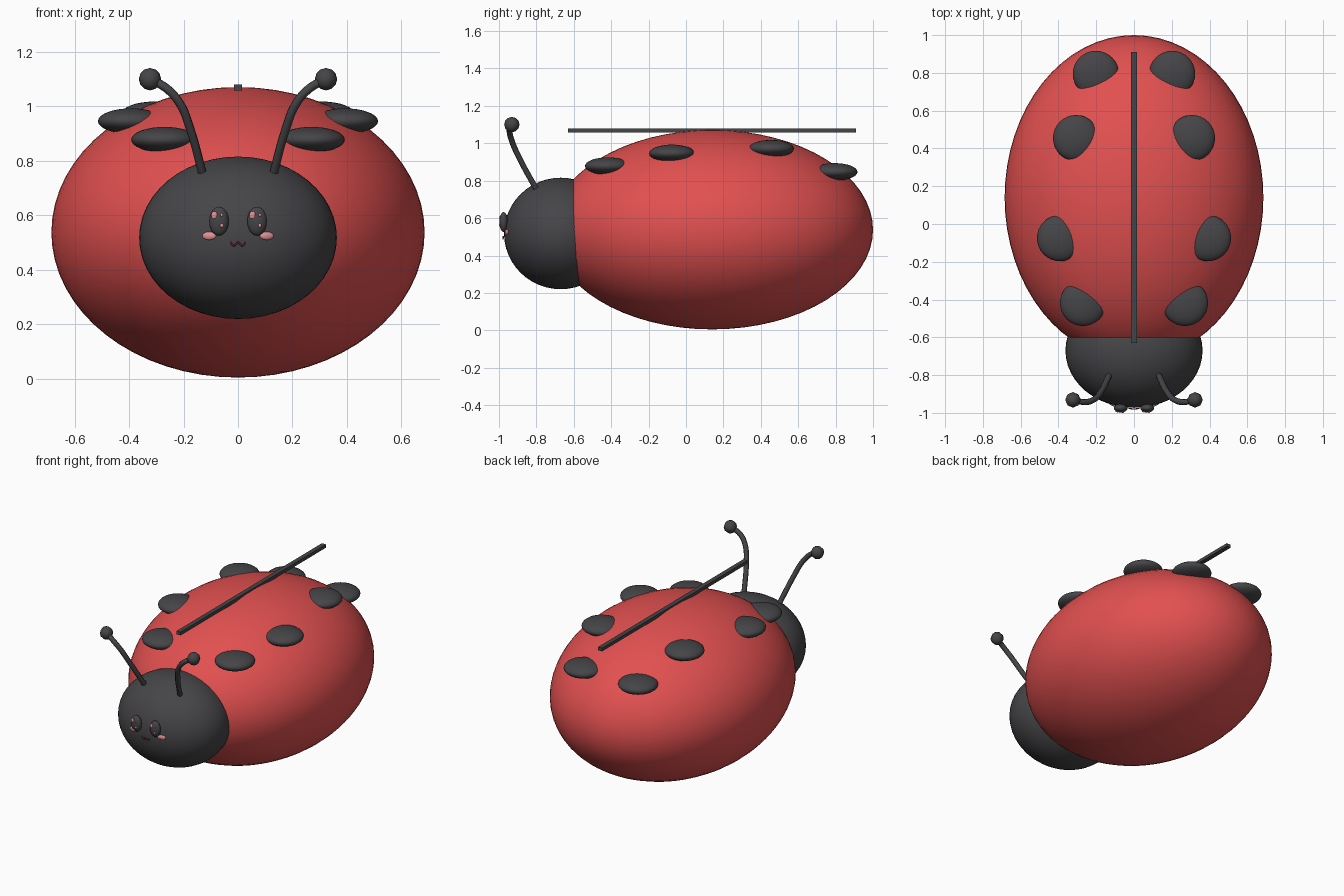
import bpy
from math import sqrt

cube = bpy.data.objects.get("Cube")
if cube:
    bpy.data.objects.remove(cube, do_unlink=True)


def material(name, rgb):
    m = bpy.data.materials.new(name)
    m.use_nodes = True
    m.diffuse_color = (*rgb, 1)
    m.node_tree.nodes["Principled BSDF"].inputs["Base Color"].default_value = (*rgb, 1)
    return m


RED = material("shell red", (0.76, 0.08, 0.08))
DARK = material("charcoal", (0.06, 0.06, 0.065))
PINK = material("soft pink", (0.76, 0.29, 0.30))
MAROON = material("mouth maroon", (0.28, 0.02, 0.03))


def ball(name, loc, radii, mat, segments=32, rings=16):
    """Smooth ellipsoid with given centre and radii."""
    bpy.ops.mesh.primitive_uv_sphere_add(segments=segments, ring_count=rings,
                                         radius=1, location=loc)
    ob = bpy.context.object
    ob.name = name
    ob.scale = radii
    bpy.ops.object.transform_apply(location=False, rotation=False, scale=True)
    bpy.ops.object.shade_smooth()
    ob.data.materials.append(mat)
    return ob


def tube(name, points, radius, mat):
    """Round tube along a smooth path."""
    cu = bpy.data.curves.new(name, "CURVE")
    cu.dimensions = "3D"
    cu.bevel_depth = radius
    cu.bevel_resolution = 2
    cu.resolution_u = 6
    cu.use_fill_caps = True
    sp = cu.splines.new("BEZIER")
    sp.bezier_points.add(len(points) - 1)
    for bp, p in zip(sp.bezier_points, points):
        bp.co = p
        bp.handle_left_type = bp.handle_right_type = "AUTO"
    cu.materials.append(mat)
    ob = bpy.data.objects.new(name, cu)
    bpy.context.collection.objects.link(ob)
    return ob


# Body and head
ball("body", (0, 0.14, 0.538), (0.685, 0.86, 0.533), RED, 64, 32)
ball("head", (0, -0.67, 0.518), (0.363, 0.303, 0.298), DARK, 48, 24)

# Straight rod marking the wing split
bpy.ops.mesh.primitive_cube_add(size=1, location=(0, 0.14, 1.069))
rod = bpy.context.object
rod.name = "wing_split"
rod.scale = (0.03, 1.54, 0.022)
bpy.ops.object.transform_apply(location=False, rotation=False, scale=True)
rod.data.materials.append(DARK)

# Paired parts
SPOTS = [(0.27, -0.418, 0.878), (0.392, -0.075, 0.946),
         (0.307, 0.455, 0.971), (0.202, 0.795, 0.847)]
FEELER = [(0.128, -0.795, 0.745), (0.176, -0.89, 0.919), (0.213, -0.93, 1.01),
          (0.262, -0.943, 1.066), (0.323, -0.931, 1.1)]
EYE = (0.036, 0.023, 0.053)

for side, s in (("left", 1), ("right", -1)):
    for i, (x, y, z) in enumerate(SPOTS):
        ball(f"{side}_spot_{i + 1}", (s * x, y, z), (0.122, 0.122, 0.047), DARK)
    tube(f"{side}_antenna", [(s * x, y, z) for x, y, z in FEELER], 0.016, DARK)
    ball(f"{side}_antenna_tip", (s * 0.323, -0.931, 1.1), (0.041,) * 3, DARK, 8, 6)

    # Eye, with highlights set on its surface
    ex, ey, ez = s * 0.07, -0.975, 0.579
    ball(f"{side}_eye", (ex, ey, ez), EYE, DARK, 24, 12)
    for n, (dx, dz, r) in enumerate([(-0.017, 0.022, 0.012), (0.010, -0.016, 0.006),
                                     (0.010, 0.022, 0.005)]):
        depth = EYE[1] * sqrt(1 - (dx / EYE[0]) ** 2 - (dz / EYE[2]) ** 2)
        ball(f"{side}_eye_highlight_{n + 1}", (ex + dx, ey - depth, ez + dz),
             (r, 0.004, r * 1.2), PINK, 12, 8)

    cheek = ball(f"{side}_cheek", (s * 0.106, -0.958, 0.525),
                 (0.027, 0.008, 0.015), PINK, 16, 8)
    cheek.rotation_euler.z = s * 0.3

# Small curved mouth
tube("mouth", [(-0.028, -0.976, 0.502), (-0.015, -0.978, 0.489), (0, -0.979, 0.501),
               (0.015, -0.978, 0.489), (0.028, -0.976, 0.502)], 0.003, MAROON)
